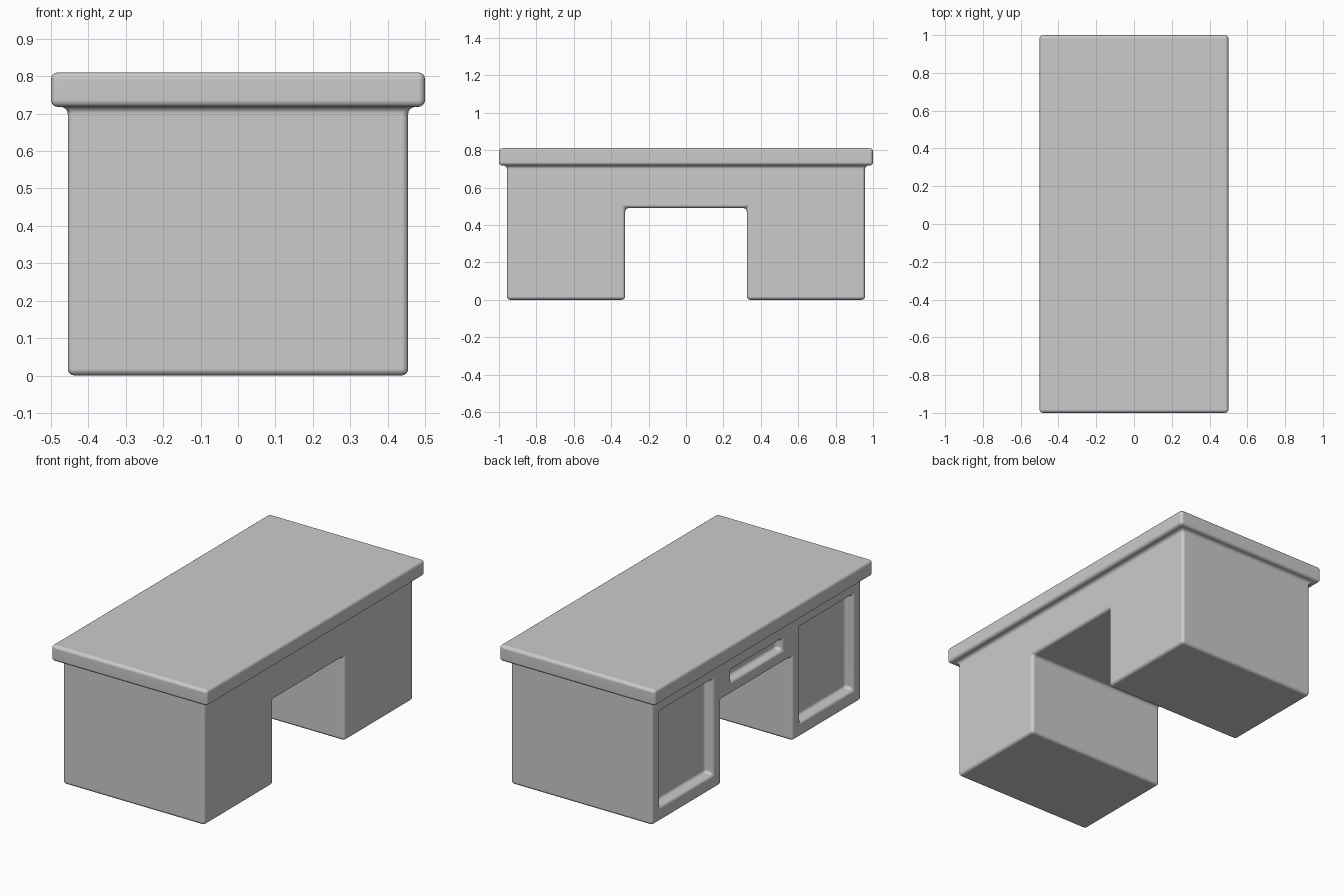
import bpy, bmesh
from math import radians

if "Cube" in bpy.data.objects:
    bpy.data.objects.remove(bpy.data.objects["Cube"])


def prism(name, profile, x0, x1):
    """Extrude a (y, z) outline along x."""
    bm = bmesh.new()
    face = bm.faces.new([bm.verts.new((x0, y, z)) for y, z in profile])
    ext = bmesh.ops.extrude_face_region(bm, geom=[face])
    verts = [v for v in ext["geom"] if isinstance(v, bmesh.types.BMVert)]
    bmesh.ops.translate(bm, verts=verts, vec=(x1 - x0, 0, 0))
    bmesh.ops.recalc_face_normals(bm, faces=bm.faces)
    mesh = bpy.data.meshes.new(name)
    bm.to_mesh(mesh)
    bm.free()
    ob = bpy.data.objects.new(name, mesh)
    bpy.context.collection.objects.link(ob)
    return ob


def box(name, x0, x1, y0, y1, z0, z1):
    return prism(name, [(y0, z0), (y1, z0), (y1, z1), (y0, z1)], x0, x1)


# Body: two pedestals joined above the knee hole
half = [(0.325, 0.49), (0.325, 0.0), (0.958, 0.0), (0.958, 0.76)]
outline = half + [(-y, z) for y, z in reversed(half)]
desk = prism("desk", outline, -0.455, 0.455)

# Overhanging top, fused to the body
helpers = [(box("desk_top_block", -0.5, 0.5, -1, 1, 0.718, 0.81), 'UNION')]

# Recessed cupboard panels and drawer slot on the left side
for side in (-1, 1):
    y0, y1 = sorted((side * 0.40, side * 0.885))
    helpers.append((box("panel_cutter", -0.6, -0.40, y0, y1, 0.085, 0.635), 'DIFFERENCE'))
helpers.append((box("slot_cutter", -0.6, -0.41, -0.235, 0.235, 0.563, 0.627), 'DIFFERENCE'))

bpy.context.view_layer.objects.active = desk
desk.select_set(True)
for ob, op in helpers:
    mod = desk.modifiers.new("fuse", 'BOOLEAN')
    mod.operation, mod.object, mod.solver = op, ob, 'EXACT'
    bpy.ops.object.modifier_apply(modifier=mod.name)
    bpy.data.objects.remove(ob)

# Soft rounding on every outer edge and inner corner
bevel = desk.modifiers.new("rounding", 'BEVEL')
bevel.width, bevel.segments = 0.018, 4
bevel.limit_method, bevel.angle_limit = 'ANGLE', radians(40)
bpy.ops.object.modifier_apply(modifier=bevel.name)
bpy.ops.object.shade_smooth_by_angle(angle=radians(40))
desk.modifiers.new("flat_shading", 'WEIGHTED_NORMAL').keep_sharp = True
